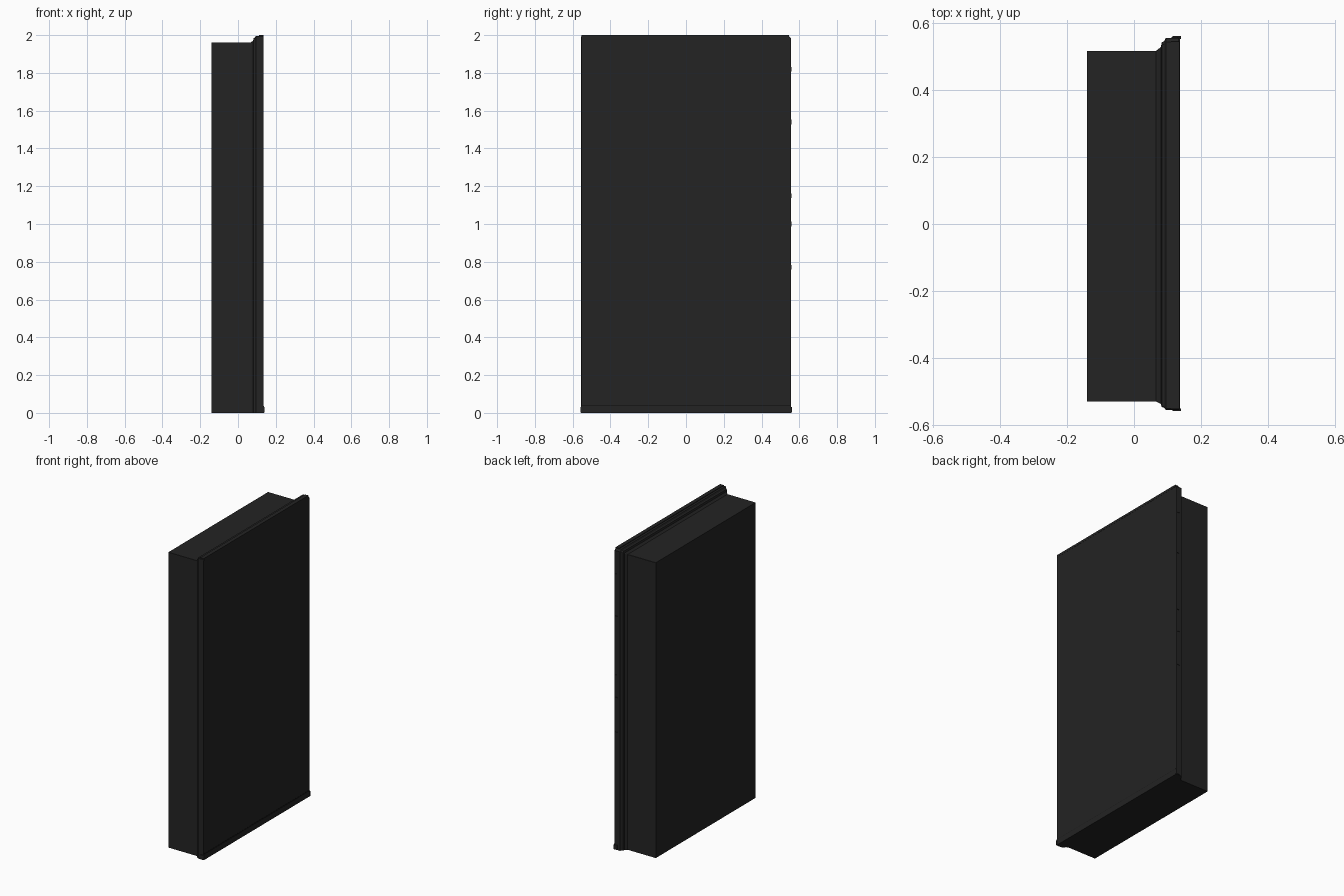
import bpy, bmesh

if "Cube" in bpy.data.objects:
    bpy.data.objects.remove(bpy.data.objects["Cube"])


def material(name, v):
    m = bpy.data.materials.new(name)
    m.diffuse_color = (v, v, v, 1)
    m.use_nodes = True
    m.node_tree.nodes["Principled BSDF"].inputs["Base Color"].default_value = m.diffuse_color
    return m


BLACK = material("charcoal black", 0.017)
DARK = material("deep black", 0.008)


def finish(name, bm, mat):
    bmesh.ops.recalc_face_normals(bm, faces=bm.faces)
    me = bpy.data.meshes.new(name)
    bm.to_mesh(me)
    bm.free()
    me.materials.append(mat)
    ob = bpy.data.objects.new(name, me)
    bpy.context.collection.objects.link(ob)
    return ob


def box(name, lo, hi, mat):
    bm = bmesh.new()
    bmesh.ops.create_cube(bm, size=1)
    for v in bm.verts:
        for i in range(3):
            v.co[i] = lo[i] + (v.co[i] + 0.5) * (hi[i] - lo[i])
    return finish(name, bm, mat)


def loft(name, rings, mat):
    """Stack upright rectangles along x; t is how far each flares out."""
    bm = bmesh.new()
    loops = []
    for x, t in rings:
        y0, y1, z1 = -0.53 - 0.025 * t, 0.517 + 0.039 * t, 1.96 + 0.036 * t
        c = 0.001 + 0.011 * t
        pts = [(y0, 0.0), (y1, 0.0), (y1, z1 - c), (y1 - c, z1),
               (y0 + c * 0.3, z1), (y0, z1 - c * 0.3)]
        loops.append([bm.verts.new((x, y, z)) for y, z in pts])
    for a, b in zip(loops, loops[1:]):
        for i in range(len(a)):
            j = (i + 1) % len(a)
            bm.faces.new((a[i], a[j], b[j], b[i]))
    bm.faces.new(loops[0])
    bm.faces.new(loops[-1])
    return finish(name, bm, mat)


# Slab body with stepped moulding flaring to the wide face
loft("slab_body", [(-0.14, 0), (0.066, 0), (0.072, 0.12), (0.08, 0.3),
                   (0.083, 0.65), (0.09, 0.75), (0.095, 1.0),
                   (0.131, 1.0), (0.135, 0.97)], BLACK)

# Thin raised top edge of the face
box("top_edge", (0.11, -0.553, 1.985), (0.136, 0.545, 2.0), BLACK)

# Bottom lip and its flared ends
box("bottom_lip", (0.12, -0.555, 0.0), (0.138, 0.557, 0.037), BLACK)
for name, y in (("left_lip_end", -0.555), ("right_lip_end", 0.557)):
    box(name, (0.115, y - 0.004, 0.002), (0.14, y + 0.004, 0.032), BLACK)

# Shadow gap above the lip
box("lip_gap", (0.13, -0.55, 0.037), (0.1362, 0.55, 0.041), DARK)

# Small catches along the far edge
for z in (0.77, 1.0, 1.15, 1.54, 1.82):
    box("edge_catch", (0.112, 0.55, z - 0.012), (0.132, 0.559, z + 0.012), BLACK)
